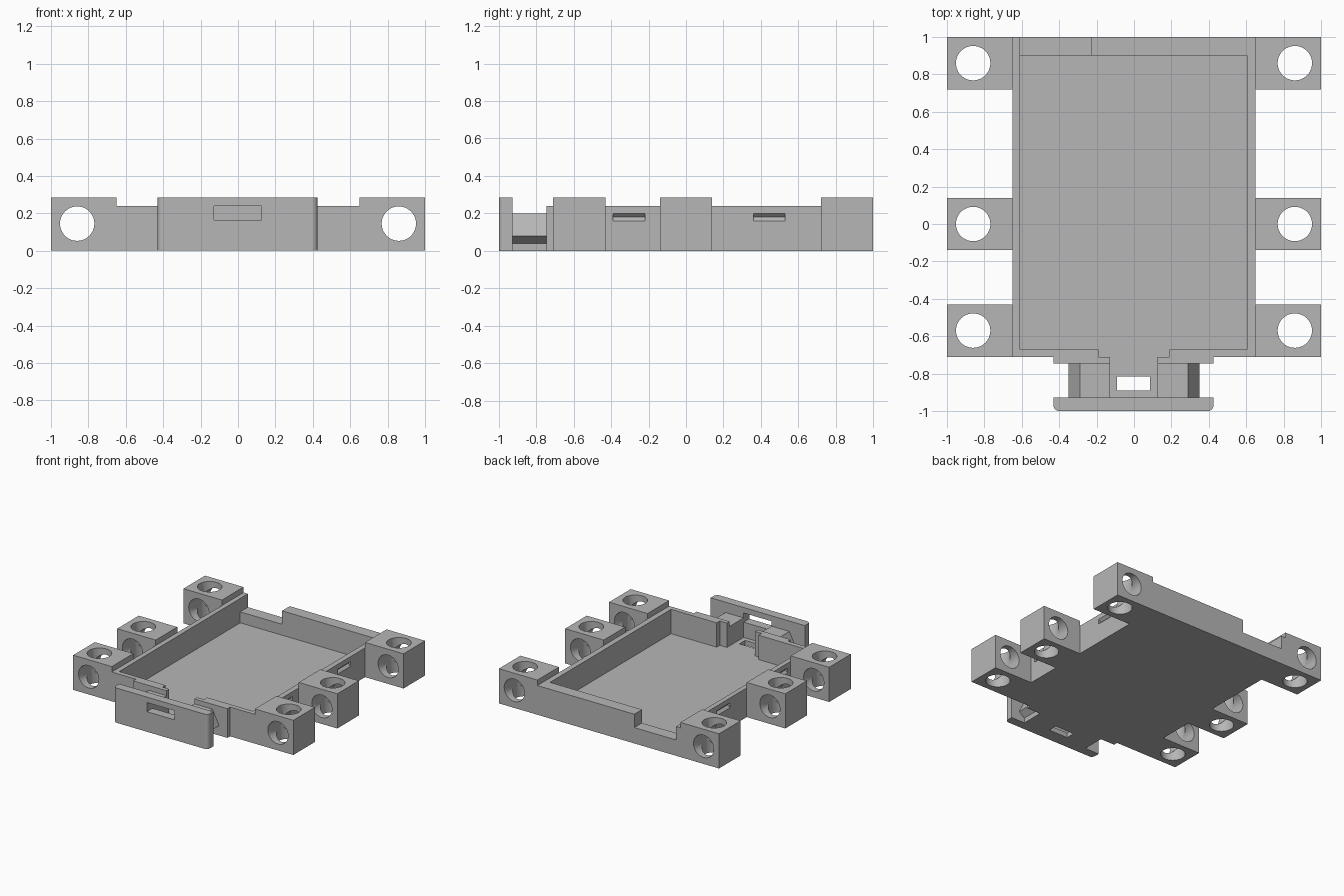
import bpy, bmesh, math
from mathutils import Matrix

cube = bpy.data.objects.get("Cube")
if cube:
    bpy.data.objects.remove(cube, do_unlink=True)

grey = bpy.data.materials.new("mid_grey")
grey.use_nodes = True
grey.diffuse_color = (0.47, 0.47, 0.47, 1)
grey.node_tree.nodes["Principled BSDF"].inputs["Base Color"].default_value = (0.47, 0.47, 0.47, 1)


def finish(name, bm):
    bmesh.ops.recalc_face_normals(bm, faces=bm.faces)
    mesh = bpy.data.meshes.new(name)
    bm.to_mesh(mesh)
    bm.free()
    mesh.materials.append(grey)
    obj = bpy.data.objects.new(name, mesh)
    bpy.context.collection.objects.link(obj)
    return obj


def box(name, x0, x1, y0, y1, z0, z1):
    bm = bmesh.new()
    size = Matrix.Diagonal((x1 - x0, y1 - y0, z1 - z0, 1))
    mid = Matrix.Translation(((x0 + x1) / 2, (y0 + y1) / 2, (z0 + z1) / 2))
    bmesh.ops.create_cube(bm, size=1, matrix=mid @ size)
    return finish(name, bm)


def prism(name, outline, y0, y1):
    """Extrude an x-z outline along y."""
    bm = bmesh.new()
    face = bm.faces.new([bm.verts.new((x, y0, z)) for x, z in outline])
    moved = bmesh.ops.extrude_face_region(bm, geom=[face])["geom"]
    verts = [v for v in moved if isinstance(v, bmesh.types.BMVert)]
    bmesh.ops.translate(bm, verts=verts, vec=(0, y1 - y0, 0))
    return finish(name, bm)


def cylinder(name, place, radius, depth, upright):
    bm = bmesh.new()
    turn = Matrix() if upright else Matrix.Rotation(math.pi / 2, 4, 'X')
    bmesh.ops.create_cone(bm, cap_ends=True, segments=48, radius1=radius, radius2=radius,
                          depth=depth, matrix=Matrix.Translation(place) @ turn)
    return finish(name, bm)


def apply_modifier(obj, mod):
    bpy.context.view_layer.objects.active = obj
    bpy.ops.object.modifier_apply(modifier=mod.name)


def cut(obj, *cutters):
    for cutter in cutters:
        mod = obj.modifiers.new("cut", 'BOOLEAN')
        mod.operation, mod.solver, mod.object = 'DIFFERENCE', 'EXACT', cutter
        apply_modifier(obj, mod)
        bpy.data.objects.remove(cutter, do_unlink=True)


# Open tray with a lowered stretch of back wall and a front opening
tray = box("tray", -0.65, 0.65, -0.71, 1.0, 0, 0.24)
cut(tray,
    box("cavity", -0.61, 0.605, -0.67, 0.9, 0.04, 0.4),
    box("back_notch", -0.61, -0.23, 0.8, 1.1, 0.13, 0.4),
    box("front_opening", -0.19, 0.19, -0.8, -0.6, 0.04, 0.4))

# V-shaped snap grooves on the outside of the side walls
for side in (-1, 1):
    for y0, y1 in ((-0.39, -0.22), (0.36, 0.53)):
        outline = [(side * 0.67, 0.14), (side * 0.67, 0.22), (side * 0.63, 0.18)]
        cut(tray, prism("groove", outline, y0, y1))

# Mounting lugs, each bored upright and front to back
for side, word in ((-1, "right"), (1, "left")):
    for y, place in ((-0.57, "front"), (0.0, "middle"), (0.86, "back")):
        x = side * 0.86
        xs = sorted((side * 0.65, side))
        lug = box(f"{place}_{word}_lug", *xs, y - 0.14, y + 0.14, 0, 0.285)
        cut(lug,
            cylinder("bore", (x, y, 0.142), 0.092, 0.8, True),
            cylinder("bore", (x, y, 0.145), 0.092, 0.8, False))
        bpy.ops.object.select_all(action='DESELECT')
        lug.select_set(True)
        bpy.context.view_layer.objects.active = lug
        bpy.ops.object.shade_smooth_by_angle(angle=math.radians(30))

# Flange against the front wall
flange = box("front_flange", -0.43, 0.425, -0.745, -0.71, 0, 0.24)
cut(flange, box("channel", -0.128, 0.125, -0.8, -0.6, 0.04, 0.4))

# Connector with bevelled sides, a channel and a slot through its floor
half = [(0.3, 0), (0.3, 0.04), (0.35, 0.08), (0.29, 0.2)]
outline = half + [(-x, z) for x, z in reversed(half)]
connector = prism("connector", outline, -0.93, -0.745)
cut(connector,
    box("channel", -0.128, 0.125, -1.0, -0.7, 0.04, 0.4),
    box("floor_slot", -0.09, 0.085, -0.89, -0.815, -0.1, 0.1))

# Front plate with rounded outer corners and a window
plate = box("front_plate", -0.43, 0.425, -1.0, -0.927, 0, 0.285)
bm = bmesh.new()
bm.from_mesh(plate.data)
corners = [e for e in bm.edges if all(v.co.y < -0.99 for v in e.verts)
           and abs(e.verts[0].co.z - e.verts[1].co.z) > 0.1]
bmesh.ops.bevel(bm, geom=corners, offset=0.03, segments=6, profile=0.5, affect='EDGES')
bm.to_mesh(plate.data)
bm.free()
cut(plate, box("window", -0.128, 0.125, -1.1, -0.8, 0.165, 0.24))
